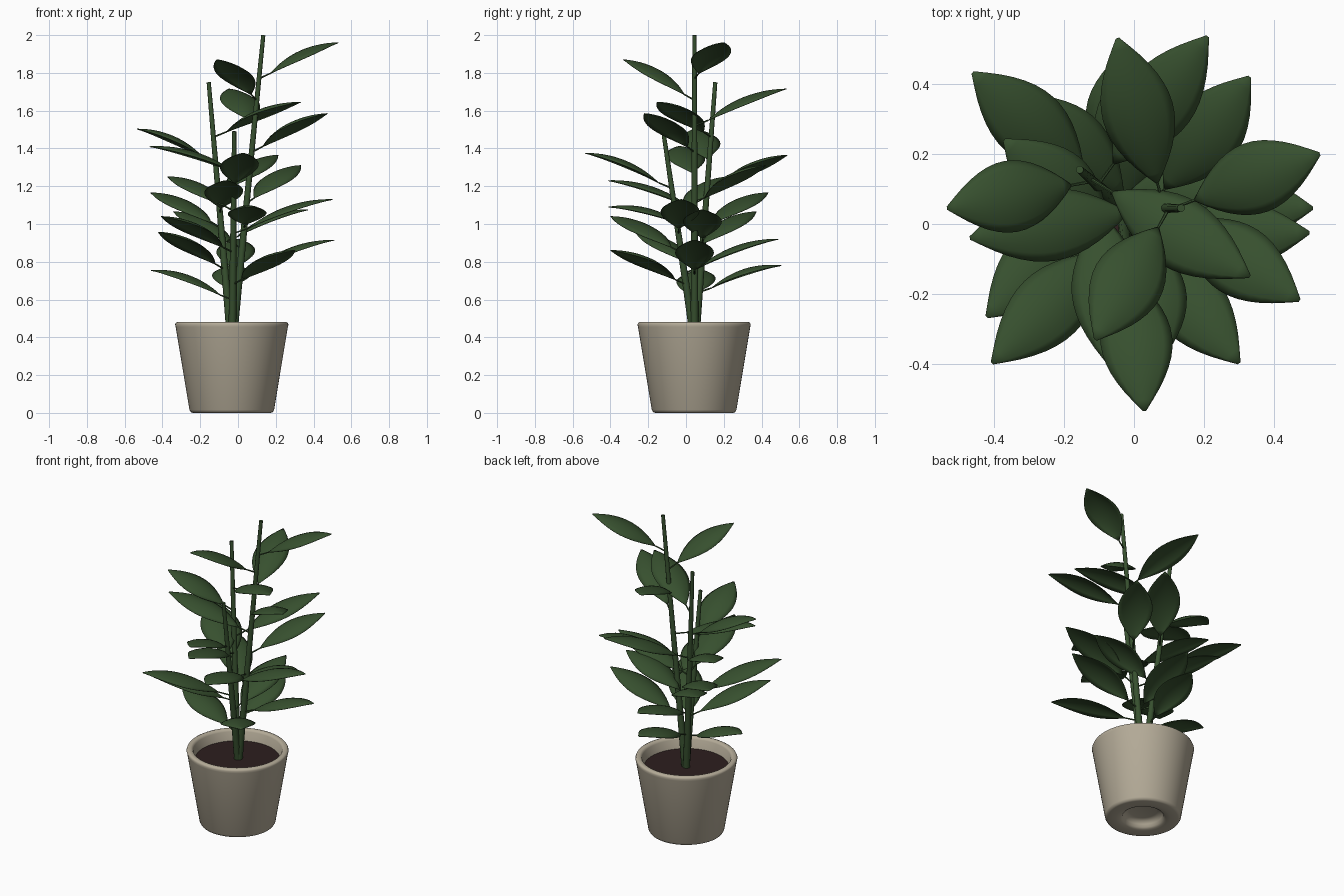
import bpy, bmesh, math
from mathutils import Vector

if "Cube" in bpy.data.objects:
    bpy.data.objects.remove(bpy.data.objects["Cube"])

UP = Vector((0, 0, 1))
CENTRE = Vector((-0.033, 0.043, 0))


def material(name, rgb):
    m = bpy.data.materials.new(name)
    m.diffuse_color = (*rgb, 1)
    m.use_nodes = True
    m.node_tree.nodes["Principled BSDF"].inputs["Base Color"].default_value = m.diffuse_color
    return m


GREEN = material("leaf green", (0.038, 0.08, 0.028))
CLAY = material("pale stoneware", (0.46, 0.41, 0.315))
EARTH = material("dark soil", (0.026, 0.013, 0.013))


def make_object(name, bm, mat, angle=40):
    bmesh.ops.recalc_face_normals(bm, faces=bm.faces)
    mesh = bpy.data.meshes.new(name)
    bm.to_mesh(mesh)
    bm.free()
    mesh.materials.append(mat)
    ob = bpy.data.objects.new(name, mesh)
    bpy.context.collection.objects.link(ob)
    bpy.ops.object.select_all(action='DESELECT')
    ob.select_set(True)
    bpy.context.view_layer.objects.active = ob
    bpy.ops.object.shade_smooth_by_angle(angle=math.radians(angle))
    return ob


def lathe(name, profile, mat, angle=50, segments=64):
    bm = bmesh.new()
    verts = [bm.verts.new((r, 0, z)) for r, z in profile]
    edges = [bm.edges.new(pair) for pair in zip(verts, verts[1:])]
    bmesh.ops.spin(bm, geom=verts + edges, cent=(0, 0, 0), axis=(0, 0, 1),
                   angle=math.tau, steps=segments, use_merge=True)
    bmesh.ops.remove_doubles(bm, verts=bm.verts, dist=1e-5)
    ob = make_object(name, bm, mat, angle)
    ob.location = CENTRE
    return ob


def add_rod(bm, a, b, ra, rb, sides=12):
    d = b - a
    geo = bmesh.ops.create_cone(bm, cap_ends=True, segments=sides, radius1=ra,
                                radius2=rb, depth=d.length)
    rot = UP.rotation_difference(d.normalized()).to_matrix()
    for v in geo["verts"]:
        v.co = rot @ v.co + (a + b) / 2


def add_leaf(bm, base, tip, half_width=0.102, arch=0.042, rows=14, cols=8):
    """Pointed oval blade, arched along its length and crowned across."""
    chord = tip - base
    side = chord.cross(UP).normalized()
    normal = side.cross(chord).normalized()
    grid = []
    for i in range(rows + 1):
        t = i / rows
        w = half_width * math.sin(math.pi * t) ** 0.88 if 0 < i < rows else 0.004
        mid = base + chord * t + normal * arch * 4 * t * (1 - t)
        row = []
        for j in range(cols + 1):
            s = 2 * j / cols - 1
            droop = 0.03 * s * s * (w / half_width)
            row.append(bm.verts.new(mid + side * w * s - normal * droop))
        grid.append(row)
    for r0, r1 in zip(grid, grid[1:]):
        for j in range(cols):
            bm.faces.new((r0[j], r0[j + 1], r1[j + 1], r1[j]))


# Pot: tapered wall, rounded rim and foot, recess underneath
lathe("pot", [(0, 0.05), (0.08, 0.049), (0.104, 0.042), (0.115, 0.026),
              (0.122, 0.01), (0.135, 0.002), (0.16, 0), (0.205, 0), (0.217, 0.004),
              (0.224, 0.016), (0.297, 0.455), (0.300, 0.468), (0.296, 0.477),
              (0.287, 0.481), (0.274, 0.481), (0.266, 0.477), (0.261, 0.468),
              (0.244, 0.39)], CLAY)
# Soil disc
lathe("soil", [(0, 0.415), (0.249, 0.413)], EARTH)

# Three canes leaning outwards from the middle: foot, top
stems = [(Vector((-0.024, 0.045, 0.41)), Vector((0.134, 0.045, 2.0))),
         (Vector((-0.040, 0.052, 0.41)), Vector((-0.155, 0.155, 1.75))),
         (Vector((-0.030, 0.040, 0.41)), Vector((-0.02, -0.12, 1.49)))]

# Leaves of each cane: height on the cane, then tip x, y, z
leaves = [
    [(1.77, 0.53, 0.20, 1.96), (1.655, -0.11, -0.33, 1.87), (1.52, -0.047, 0.53, 1.715),
     (1.38, 0.472, -0.218, 1.585), (1.25, -0.468, -0.04, 1.41), (1.11, 0.33, 0.42, 1.31),
     (0.98, 0.06, -0.41, 1.09), (0.87, -0.34, 0.37, 1.065), (0.73, 0.51, 0.045, 0.915)],
    [(1.46, 0.33, -0.15, 1.645), (1.32, -0.533, 0.045, 1.503), (1.16, 0.21, 0.535, 1.365),
     (1.06, -0.06, -0.413, 1.23), (0.98, -0.46, 0.432, 1.165), (0.90, 0.37, 0.085, 1.075),
     (0.76, -0.42, -0.265, 0.957), (0.64, -0.015, 0.505, 0.78)],
    [(1.19, 0.03, -0.533, 1.375), (1.07, -0.37, 0.24, 1.25), (0.95, 0.50, -0.025, 1.13),
     (0.85, -0.405, -0.397, 1.04), (0.74, 0.0, 0.49, 0.92), (0.68, 0.30, -0.397, 0.86),
     (0.60, -0.46, 0.085, 0.755)],
]

count = 0
for n, (foot, top) in enumerate(stems):
    bm = bmesh.new()
    add_rod(bm, foot, top, 0.021, 0.011)
    make_object(f"stem_{n + 1}", bm, GREEN)
    for height, *tip in leaves[n]:
        count += 1
        tip = Vector(tip)
        joint = foot.lerp(top, (height - foot.z) / (top.z - foot.z))
        base = joint.lerp(tip, 0.15)
        # Leaf stalk
        bm = bmesh.new()
        add_rod(bm, joint, base, 0.005, 0.004, 6)
        make_object(f"leaf_stalk_{count}", bm, GREEN)
        # Blade
        bm = bmesh.new()
        add_leaf(bm, base, tip)
        blade = make_object(f"leaf_{count}", bm, GREEN)
        mod = blade.modifiers.new("thickness", 'SOLIDIFY')
        mod.thickness = 0.003
        mod.offset = 0
